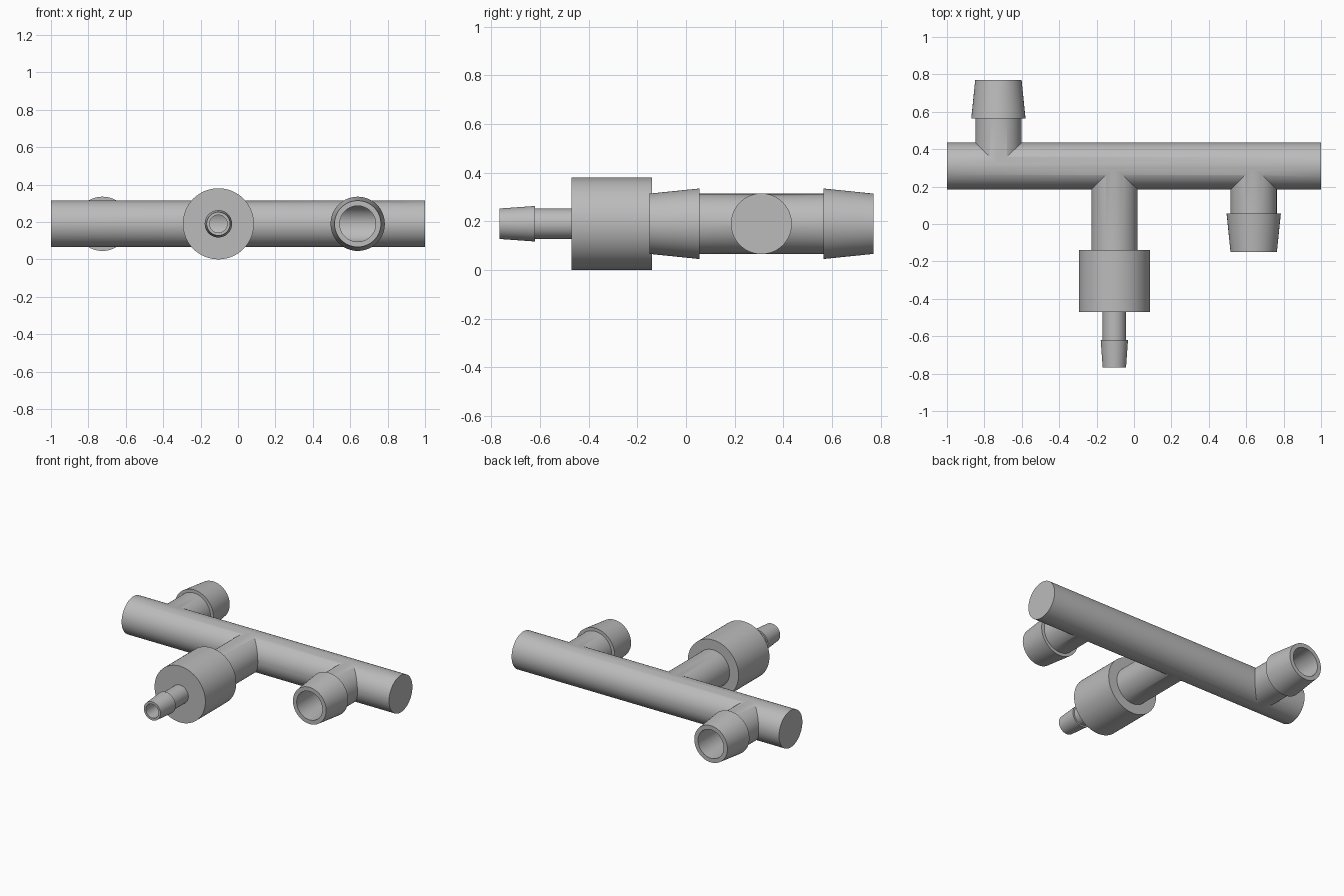
import bpy, bmesh, math
from mathutils import Matrix

if "Cube" in bpy.data.objects:
    bpy.data.objects.remove(bpy.data.objects["Cube"])

PIPE_Y, AXIS_Z, SEG = 0.31, 0.19, 64

grey = bpy.data.materials.new("grey_plastic")
grey.diffuse_color = (0.5, 0.5, 0.5, 1)
grey.use_nodes = True
grey.node_tree.nodes["Principled BSDF"].inputs["Base Color"].default_value = grey.diffuse_color


def lathe(name, profile, x, y, angle):
    """Closed solid turned about its own axis; profile is (distance, radius).
    angle is the heading of the axis in the xy plane."""
    bm = bmesh.new()
    rings = []
    for d, r in profile:
        rings.append([bm.verts.new((d, r * math.cos(2 * math.pi * i / SEG),
                                    r * math.sin(2 * math.pi * i / SEG)))
                      for i in range(SEG)])
    for a, b in zip(rings, rings[1:]):
        for i in range(SEG):
            j = (i + 1) % SEG
            bm.faces.new((a[i], a[j], b[j], b[i]))
    bm.faces.new(rings[0])
    bm.faces.new(rings[-1])
    bmesh.ops.recalc_face_normals(bm, faces=bm.faces)
    bm.transform(Matrix.Translation((x, y, AXIS_Z)) @ Matrix.Rotation(angle, 4, 'Z'))
    mesh = bpy.data.meshes.new(name)
    bm.to_mesh(mesh)
    bm.free()
    mesh.materials.append(grey)
    obj = bpy.data.objects.new(name, mesh)
    bpy.context.collection.objects.link(obj)
    return obj


def combine(target, other, operation):
    """Apply a boolean to target and discard the other solid."""
    mod = target.modifiers.new(operation, 'BOOLEAN')
    mod.operation, mod.solver, mod.object = operation, 'EXACT', other
    bpy.context.view_layer.objects.active = target
    bpy.ops.object.modifier_apply(modifier=mod.name)
    bpy.data.objects.remove(other, do_unlink=True)


FRONT, BACK = -math.pi / 2, math.pi / 2

# Header pipe with closed ends
body = lathe("manifold_body", [(-1, 0.125), (1, 0.125)], 0, PIPE_Y, 0)

# Large hose barbs: stem, sharp shoulder, tapered tip
barb = [(0, 0.1235), (0.255, 0.1235), (0.255, 0.145), (0.46, 0.124)]
# Reducer branch: stem, collar, thin stem, small barb
reducer = [(0, 0.1235), (0.45, 0.1235), (0.45, 0.19), (0.78, 0.19),
           (0.78, 0.0625), (0.93, 0.0625), (0.93, 0.073), (1.077, 0.0625)]
# Inner channels
bore = [(0, 0.096), (0.5, 0.096)]
reducer_bore = [(0, 0.096), (0.6, 0.096), (0.6, 0.047), (1.12, 0.047)]

branches = [("back_barb", barb, bore, -0.725, BACK),
            ("front_barb", barb, bore, 0.64, FRONT),
            ("reducer", reducer, reducer_bore, -0.105, FRONT)]

for name, outer, inner, x, heading in branches:
    combine(body, lathe(name, outer, x, PIPE_Y, heading), 'UNION')

# Hollow out the header, then open each branch into it
combine(body, lathe("header_channel", [(-0.93, 0.098), (0.93, 0.098)], 0, PIPE_Y, 0),
        'DIFFERENCE')
for name, outer, inner, x, heading in branches:
    combine(body, lathe(name + "_channel", inner, x, PIPE_Y, heading), 'DIFFERENCE')

# Smooth round walls, crisp shoulders
bpy.ops.object.select_all(action='DESELECT')
body.select_set(True)
bpy.context.view_layer.objects.active = body
bpy.ops.object.shade_smooth_by_angle(angle=math.radians(30))
